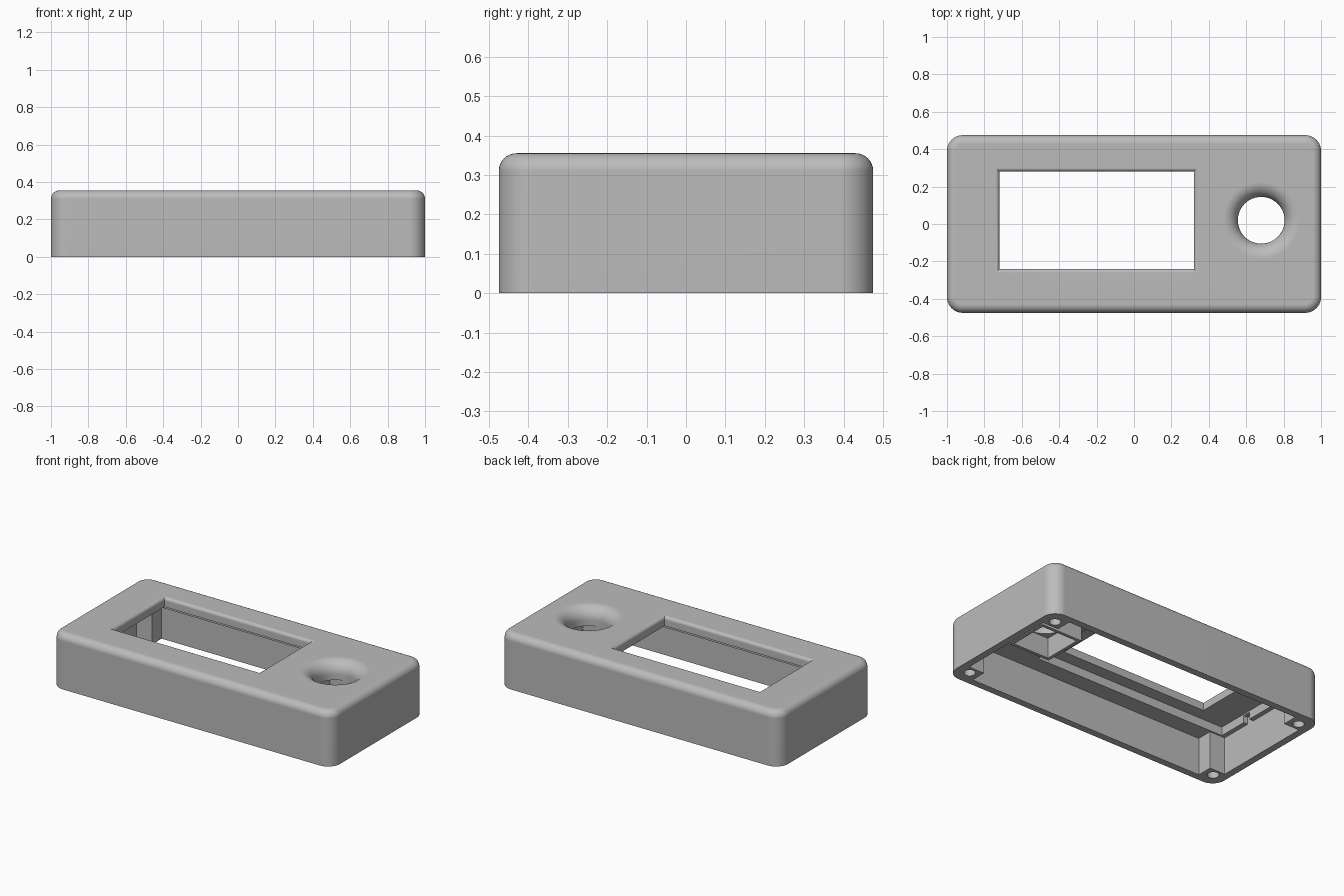
import bpy, bmesh, math

if "Cube" in bpy.data.objects:
    bpy.data.objects.remove(bpy.data.objects["Cube"])

grey = bpy.data.materials.new("plastic_grey")
grey.diffuse_color = (0.5, 0.5, 0.5, 1)
grey.use_nodes = True
grey.node_tree.nodes["Principled BSDF"].inputs["Base Color"].default_value = grey.diffuse_color


def loft(name, rings):
    """Closed solid through rings of (x, y) points, each at its own z."""
    bm = bmesh.new()
    rows = [[bm.verts.new((x, y, z)) for x, y in pts] for pts, z in rings]
    n = len(rows[0])
    for a, b in zip(rows, rows[1:]):
        for i in range(n):
            j = (i + 1) % n
            bm.faces.new((a[i], a[j], b[j], b[i]))
    bm.faces.new(rows[0][::-1])
    bm.faces.new(rows[-1])
    bmesh.ops.recalc_face_normals(bm, faces=bm.faces)
    mesh = bpy.data.meshes.new(name)
    bm.to_mesh(mesh)
    bm.free()
    mesh.materials.append(grey)
    ob = bpy.data.objects.new(name, mesh)
    bpy.context.collection.objects.link(ob)
    return ob


def rect(x0, x1, y0, y1, grow=0.0):
    return [(x0 - grow, y0 - grow), (x1 + grow, y0 - grow),
            (x1 + grow, y1 + grow), (x0 - grow, y1 + grow)]


def circle(cx, cy, r, n=48):
    return [(cx + r * math.cos(math.tau * i / n), cy + r * math.sin(math.tau * i / n))
            for i in range(n)]


def round_rect(hx, hy, r, inset, seg=10):
    pts = []
    for k, (sx, sy) in enumerate([(1, 1), (-1, 1), (-1, -1), (1, -1)]):
        for i in range(seg + 1):
            a = math.pi / 2 * (k + i / seg)
            pts.append((sx * (hx - r) + (r - inset) * math.cos(a),
                        sy * (hy - r) + (r - inset) * math.sin(a)))
    return pts


def box(name, x0, x1, y0, y1, z0, z1):
    r = rect(x0, x1, y0, y1)
    return loft(name, [(r, z0), (r, z1)])


def flare(radius, seg=8):
    """(outward growth, drop below the top) along a convex quarter round."""
    return [(radius * (1 - math.cos(a)), radius * (1 - math.sin(a)))
            for a in (math.pi / 2 * i / seg for i in range(seg + 1))]


def combine(tool, op='DIFFERENCE'):
    tool.hide_render = True
    mod = case.modifiers.new(tool.name, 'BOOLEAN')
    mod.operation, mod.object, mod.solver = op, tool, 'EXACT'
    bpy.context.view_layer.objects.active = case
    bpy.ops.object.modifier_apply(modifier=mod.name)
    bpy.data.objects.remove(tool)


TOP, CEIL = 0.355, 0.24
KX, KY = 0.68, 0.02

# outer shell with rounded corners and rounded top edge
R = 0.045
shell = [(round_rect(1, 0.475, 0.085, 0), 0)]
for i in range(9):
    a = math.pi / 2 * i / 8
    shell.append((round_rect(1, 0.475, 0.085, R * (1 - math.cos(a))),
                  TOP - R + R * math.sin(a)))
case = loft("case", shell)

# cavity, leaving a square screw boss in each corner
ox, oy, ix, iy = 0.955, 0.43, 0.845, 0.33
plan = []
for sx, sy in [(1, 1), (-1, 1), (-1, -1), (1, -1)]:
    corner = [(sx * ox, sy * iy), (sx * ix, sy * iy), (sx * ix, sy * oy)]
    plan += corner if sx * sy > 0 else corner[::-1]
combine(loft("cavity", [(plan, -0.1), (plan, CEIL)]))

# display recess with a small notch in its end ledge
combine(box("recess", -0.925, 0.45, -0.32, 0.36, 0.2, 0.295))
combine(box("notch", -0.955, -0.9, -0.125, -0.075, 0.2, 0.285))

# square socket under the knob hole
H = 0.147
combine(box("socket", KX - H, KX + H, KY - H, KY + H, 0.11, 0.26), 'UNION')
H = 0.127
combine(box("socket_inside", KX - H, KX + H, KY - H, KY + H, 0.0, CEIL))

# display window with a rounded, mitred rim
win = (-0.72, 0.32, -0.24, 0.28)
rings = [(rect(*win), 0.2)] + [(rect(*win, g), TOP - d) for g, d in flare(0.02, 6)]
combine(loft("window", rings + [(rect(*win, 0.02), TOP + 0.1)]))

# knob hole with a wide rounded funnel
rings = [(circle(KX, KY, 0.125), 0.2)]
rings += [(circle(KX, KY, 0.125 + g), TOP - d) for g, d in flare(0.08, 9)]
combine(loft("knob_hole", rings + [(circle(KX, KY, 0.205), TOP + 0.1)]))

# blind screw holes
for sx in (-1, 1):
    for sy in (-1, 1):
        c = circle(sx * 0.91, sy * 0.38, 0.034, 24)
        combine(loft("screw_hole", [(c, -0.1), (c, 0.2)]))

case.select_set(True)
bpy.context.view_layer.objects.active = case
bpy.ops.object.shade_smooth_by_angle(angle=math.radians(30))
wn = case.modifiers.new("flat_top_normals", 'WEIGHTED_NORMAL')
wn.keep_sharp = True
